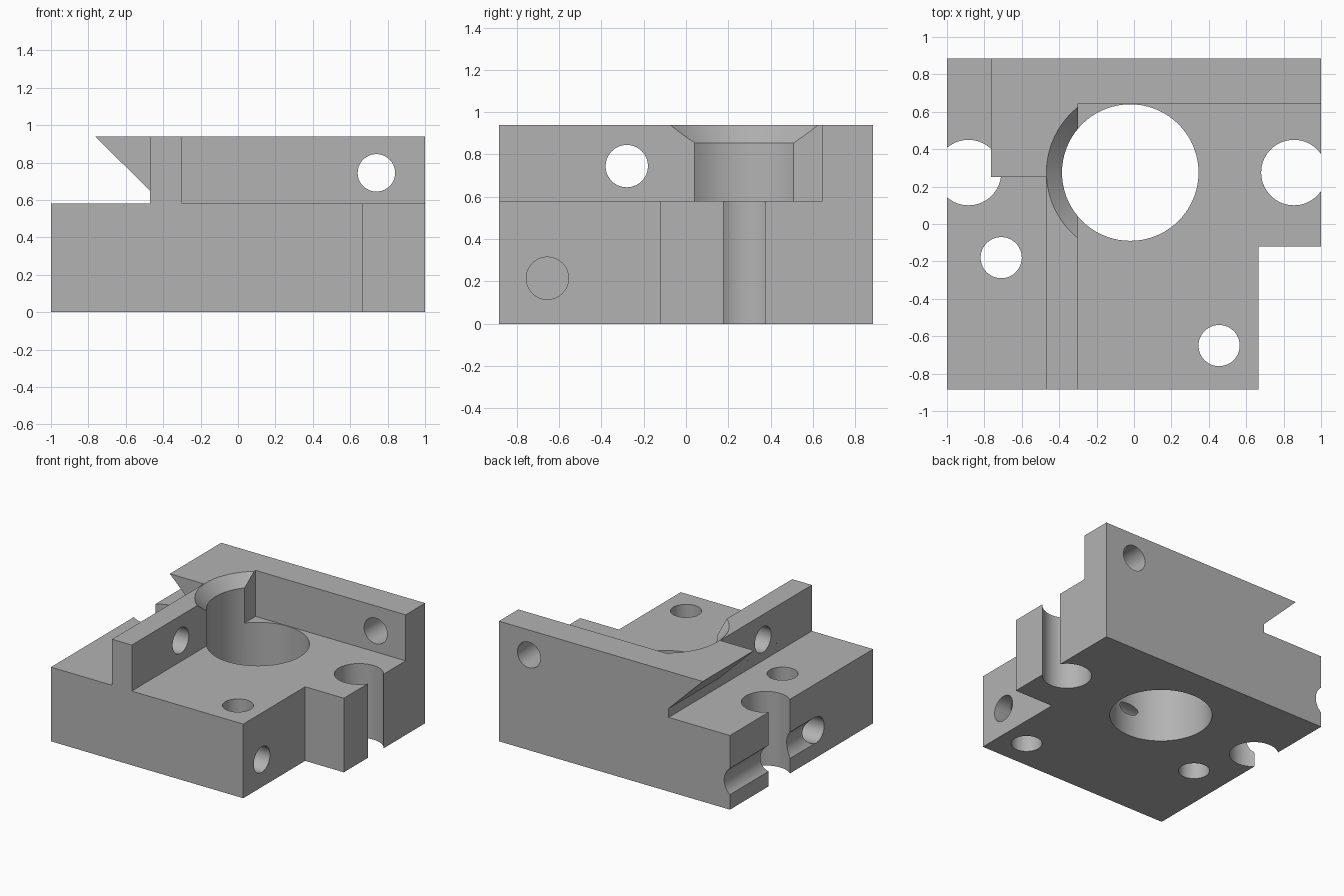
import bpy
import math
from mathutils import Vector

if "Cube" in bpy.data.objects:
    bpy.data.objects.remove(bpy.data.objects["Cube"], do_unlink=True)

# One plain machined grey
grey = bpy.data.materials.new("machined grey")
grey.use_nodes = True
colour = (0.45, 0.45, 0.45, 1)
grey.diffuse_color = colour
grey.node_tree.nodes["Principled BSDF"].inputs["Base Color"].default_value = colour

BASE_TOP, TOP, BACK = 0.58, 0.94, 0.885
BORE = (-0.02, 0.275)


def prism(name, profile, y0, y1):
    """Extrude a counter-clockwise x-z profile along y."""
    n = len(profile)
    verts = [(x, y, z) for y in (y0, y1) for x, z in profile]
    faces = [list(range(n)), list(range(2 * n - 1, n - 1, -1))]
    faces += [[i, i + n, (i + 1) % n + n, (i + 1) % n] for i in range(n)]
    mesh = bpy.data.meshes.new(name)
    mesh.from_pydata(verts, [], faces)
    obj = bpy.data.objects.new(name, mesh)
    bpy.context.collection.objects.link(obj)
    return obj


def box(name, x0, x1, y0, y1, z0, z1):
    return prism(name, [(x0, z0), (x1, z0), (x1, z1), (x0, z1)], y0, y1)


def rod(name, start, end, r, r_end=None):
    """Cylinder or cone between two points."""
    a, b = Vector(start), Vector(end)
    bpy.ops.mesh.primitive_cone_add(
        vertices=72, radius1=r, radius2=r if r_end is None else r_end,
        depth=(b - a).length, location=(a + b) / 2,
        rotation=(b - a).to_track_quat('Z', 'Y').to_euler())
    obj = bpy.context.object
    obj.name = name
    return obj


def boolean(target, tool, operation='DIFFERENCE'):
    tool.hide_render = True
    mod = target.modifiers.new("cut", 'BOOLEAN')
    mod.operation = operation
    mod.solver = 'EXACT'
    mod.object = tool
    bpy.ops.object.select_all(action='DESELECT')
    bpy.context.view_layer.objects.active = target
    target.select_set(True)
    bpy.ops.object.modifier_apply(modifier=mod.name)
    bpy.data.objects.remove(tool, do_unlink=True)


# Block with the dovetail overhang on its upper left
block = prism("fixture_block", [
    (-1, 0), (1, 0), (1, TOP), (-0.765, TOP),
    (-0.47, 0.65), (-0.47, BASE_TOP), (-1, BASE_TOP)], -BACK, BACK)

# Pocket, shortened overhang and front corner notch
boolean(block, box("pocket", -0.3, 1.2, -1.2, 0.645, BASE_TOP, 1.2))
boolean(block, box("overhang_trim", -1.2, -0.4703, -1.2, 0.25, 0.61, 1.2))
boolean(block, box("corner_notch", 0.665, 1.2, -1.2, -0.12, -0.2, 1.2))

# Main bore and its countersink, which only reaches the left wall
boolean(block, rod("main_bore", (*BORE, -0.2), (*BORE, 1.2), 0.365))
sink = rod("countersink", (*BORE, 0.855), (*BORE, 0.955), 0.365, 0.463)
boolean(sink, box("sink_limit", -0.8, -0.28, -0.4, 0.9, 0.5, 1.2), 'INTERSECT')
boolean(block, sink)

# Vertical holes through the base: two open side slots, two bolt holes
for x, y, r in ((-0.885, 0.275, 0.175), (0.855, 0.275, 0.175),
                (-0.71, -0.18, 0.11), (0.455, -0.65, 0.11)):
    boolean(block, rod("vertical_hole", (x, y, -0.1), (x, y, 0.64), r))

# Cross holes in the back wall, left wall and both sides of the base
for start, end in (((0.74, 0.5, 0.745), (0.74, 1.1, 0.745)),
                   ((-0.7, -0.28, 0.745), (-0.1, -0.28, 0.745)),
                   ((0.2, -0.655, 0.215), (0.9, -0.655, 0.215)),
                   ((-1.2, -0.18, 0.215), (0.2, -0.18, 0.215))):
    boolean(block, rod("cross_hole", start, end, 0.1))

# Shallow round groove along the left side
boolean(block, rod("side_groove", (-1.08, -0.18, 0.22), (-1.08, 1.1, 0.22), 0.13))

block.data.materials.clear()
block.data.materials.append(grey)
for face in block.data.polygons:
    face.material_index = 0
bpy.ops.object.select_all(action='DESELECT')
block.select_set(True)
bpy.context.view_layer.objects.active = block
bpy.ops.object.shade_smooth_by_angle(angle=math.radians(30))
